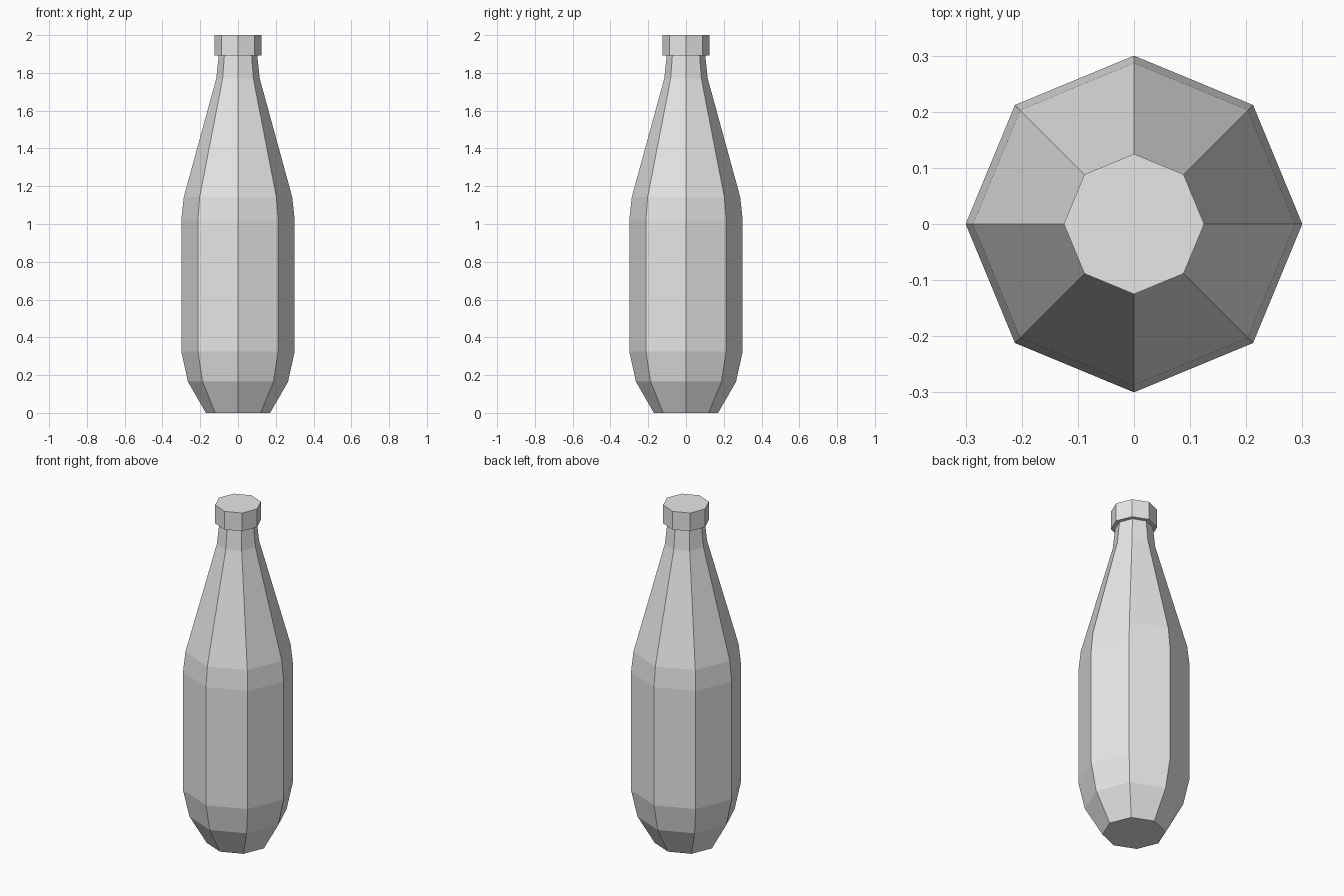
import bpy
import bmesh
from math import cos, sin, tau

SIDES = 8

# Remove the default cube
cube = bpy.data.objects.get("Cube")
if cube:
    bpy.data.objects.remove(cube, do_unlink=True)

# Single plain grey material
grey = bpy.data.materials.new("light grey")
grey.use_nodes = True
colour = (0.8, 0.8, 0.8, 1)
grey.diffuse_color = colour
grey.node_tree.nodes["Principled BSDF"].inputs["Base Color"].default_value = colour


def lathe(name, profile):
    """Closed, flat-faced turned shape from (radius, height) pairs."""
    bm = bmesh.new()
    rings = [[bm.verts.new((r * cos(tau * i / SIDES), r * sin(tau * i / SIDES), z))
              for i in range(SIDES)] for r, z in profile]
    for low, high in zip(rings, rings[1:]):
        for i in range(SIDES):
            j = (i + 1) % SIDES
            bm.faces.new((low[i], low[j], high[j], high[i]))
    bm.faces.new(rings[0][::-1])
    bm.faces.new(rings[-1])
    mesh = bpy.data.meshes.new(name)
    bm.to_mesh(mesh)
    bm.free()
    mesh.materials.append(grey)
    obj = bpy.data.objects.new(name, mesh)
    bpy.context.collection.objects.link(obj)
    return obj


# Bottle: tapered foot, straight body, long shoulder and neck
lathe("bottle_body", [(0.17, 0), (0.265, 0.165), (0.3, 0.325), (0.3, 1.025),
                      (0.287, 1.143), (0.115, 1.77), (0.102, 1.892)])

# Cap overhanging the neck
lathe("bottle_cap", [(0.125, 1.892), (0.125, 2.0)])
